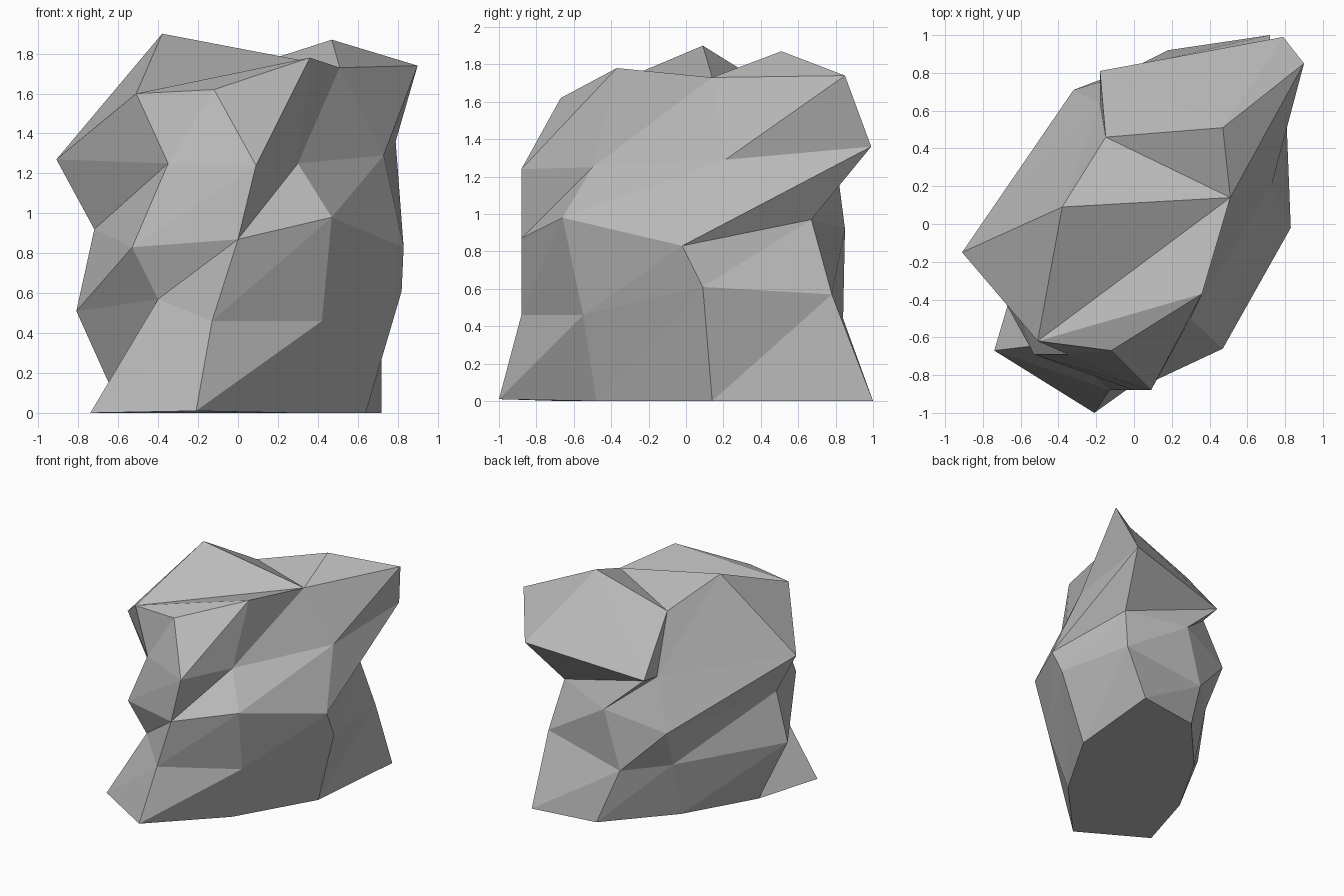
import bpy, bmesh

# Rings of the boulder from bottom to top, eight corners each (x, y, z)
rings = [
    [(-.74, -.67, 0), (-.21, -1, .01), (.28, -.48, 0), (.64, .14, 0),
     (.72, 1, 0), (.18, .92, 0), (-.26, .43, 0), (-.58, -.13, 0)],
    [(-.40, -.63, .57), (-.13, -.88, .46), (.42, -.55, .46), (.82, .09, .61),
     (.72, .78, .57), (.02, .84, .44), (-.27, .56, .46), (-.81, -.18, .51)],
    [(-.53, -.69, .83), (0, -.88, .87), (.47, -.66, .98), (.83, -.02, .83),
     (.65, .67, .97), (.16, .85, .92), (-.32, .71, .79), (-.72, -.16, .92)],
    [(-.35, -.69, 1.25), (.09, -.88, 1.24), (.30, -.50, 1.25), (.73, .21, 1.29),
     (.79, .99, 1.36), (-.18, .81, 1.23), (-.18, .64, 1.20), (-.91, -.15, 1.27)],
    [(-.51, -.62, 1.60), (-.12, -.67, 1.62), (.36, -.37, 1.78), (.51, .14, 1.73),
     (.90, .85, 1.74), (.47, .51, 1.87), (-.15, .46, 1.67), (-.38, .09, 1.90)],
]

bm = bmesh.new()
loops = [[bm.verts.new(p) for p in ring] for ring in rings]

# Faceted sides: two triangles between each pair of neighbouring columns
for low, high in zip(loops, loops[1:]):
    for i in range(8):
        j = (i + 1) % 8
        bm.faces.new((low[i], low[j], high[j]))
        bm.faces.new((low[i], high[j], high[i]))

# Flat underside
bm.faces.new(loops[0][::-1])

# Broken top, fanned from one corner
top = loops[-1]
for tri in [(0, 1, 2), (0, 2, 3), (3, 4, 5), (3, 5, 6), (3, 6, 7), (3, 7, 0)]:
    bm.faces.new([top[i] for i in tri])
bmesh.ops.recalc_face_normals(bm, faces=bm.faces)

mesh = bpy.data.meshes.new("boulder")
bm.to_mesh(mesh)
bm.free()

# Plain stone colour
stone = bpy.data.materials.new("stone grey")
stone.diffuse_color = (.5, .5, .5, 1)
mesh.materials.append(stone)
boulder = bpy.data.objects.new("boulder", mesh)
bpy.context.collection.objects.link(boulder)
